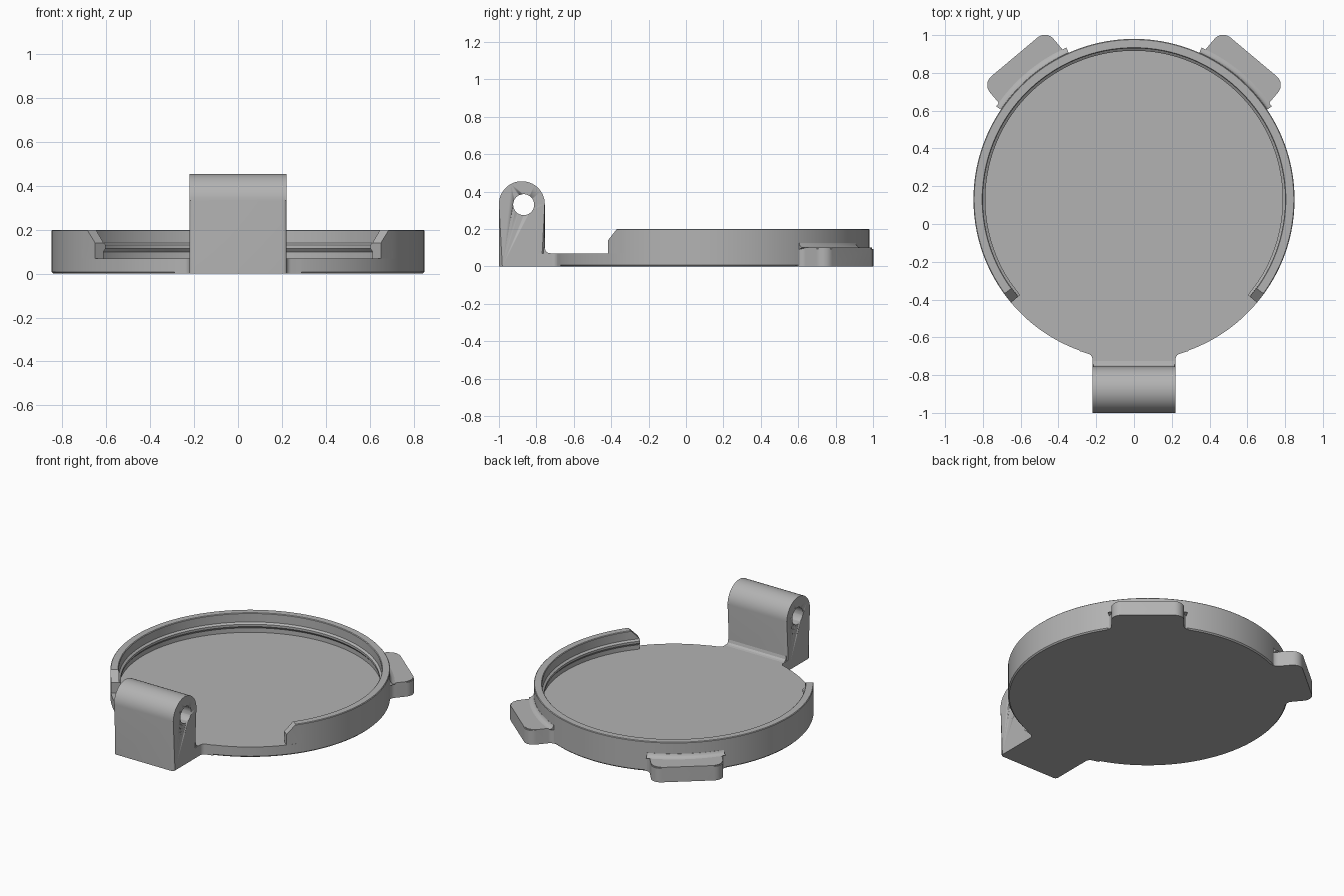
import bpy, bmesh, math
from mathutils import Vector, Matrix

if "Cube" in bpy.data.objects:
    bpy.data.objects.remove(bpy.data.objects["Cube"], do_unlink=True)

CY = 0.13          # centre of the round tray in y
R = 0.85           # outer radius of the tray
FLOOR = 0.07       # top of the floor plate

grey = bpy.data.materials.new("plain grey")
grey.use_nodes = True
COLOUR = (0.45, 0.45, 0.45, 1)
grey.diffuse_color = COLOUR
grey.node_tree.nodes["Principled BSDF"].inputs["Base Color"].default_value = COLOUR


def finish(bm, name, matrix=None):
    """Turn a bmesh into a smooth-shaded grey object."""
    bmesh.ops.recalc_face_normals(bm, faces=bm.faces)
    if matrix:
        bm.transform(matrix)
    mesh = bpy.data.meshes.new(name)
    bm.to_mesh(mesh)
    bm.free()
    mesh.materials.append(grey)
    obj = bpy.data.objects.new(name, mesh)
    bpy.context.collection.objects.link(obj)
    bpy.ops.object.select_all(action='DESELECT')
    obj.select_set(True)
    bpy.context.view_layer.objects.active = obj
    bpy.ops.object.shade_smooth_by_angle(angle=math.radians(30))
    return obj


def rounded(corners, steps=8):
    """Outline from (x, y, radius) corners; radius 0 stays sharp."""
    out = []
    for i, (x, y, rad) in enumerate(corners):
        p = Vector((x, y))
        if not rad:
            out.append(p)
            continue
        a = (Vector(corners[i - 1][:2]) - p).normalized()
        b = (Vector(corners[(i + 1) % len(corners)][:2]) - p).normalized()
        half = a.angle(b) / 2
        centre = p + (a + b).normalized() * rad / math.sin(half)
        start = p + a * rad / math.tan(half) - centre
        end = p + b * rad / math.tan(half) - centre
        turn = start.angle_signed(end)
        for k in range(steps + 1):
            t = -turn * k / steps
            out.append(centre + Matrix.Rotation(t, 2) @ start)
    return out


def extrude(outline, low, high, place):
    """Prism over an outline; place(u, v, w) gives the 3D position."""
    bm = bmesh.new()
    rings = [[bm.verts.new(place(p[0], p[1], w)) for p in outline] for w in (low, high)]
    bm.faces.new(rings[0])
    bm.faces.new(rings[1])
    n = len(outline)
    for i in range(n):
        j = (i + 1) % n
        bm.faces.new((rings[0][i], rings[0][j], rings[1][j], rings[1][i]))
    return bm


def sweep(profile, angles, skew=lambda i, z: 0):
    """Sweep an (r, z) profile round the z axis through the given angles."""
    bm = bmesh.new()
    rings = []
    for i, a in enumerate(angles):
        ring = []
        for r, z in profile:
            t = math.radians(a + skew(i, z))
            ring.append(bm.verts.new((r * math.cos(t), r * math.sin(t), z)))
        rings.append(ring)
    n = len(profile)
    for r0, r1 in zip(rings, rings[1:]):
        for i in range(n):
            j = (i + 1) % n
            bm.faces.new((r0[i], r0[j], r1[j], r1[i]))
    return bm, rings


to_centre = Matrix.Translation((0, CY, 0))

# Round floor plate with a small bottom chamfer
bm = bmesh.new()
bmesh.ops.create_circle(bm, cap_ends=True, segments=180, radius=R - 0.008)
last = bm.faces[:]
for radius, z in ((R, 0.008), (R, FLOOR)):
    ext = bmesh.ops.extrude_face_region(bm, geom=last, use_keep_orig=(z < 0.01))
    last = [g for g in ext["geom"] if isinstance(g, bmesh.types.BMFace)]
    for v in {v for f in last for v in f.verts}:
        v.co = Vector((v.co.x, v.co.y, 0)).normalized() * radius + Vector((0, 0, z))
finish(bm, "floor_plate", to_centre)

# Open rim wall with an inner ridge and sloped ends
STEP = 0.14
wall = [(R, FLOOR), (R, STEP), (R, 0.196), (R - 0.004, 0.2), (0.804, 0.2), (0.8, 0.196),
        (0.8, STEP), (0.787, 0.13), (0.787, 0.115), (0.8, 0.1), (0.8, FLOOR)]
angles = [-40] + list(range(-34, 216, 2)) + [220]


def slope(i, z):
    amount = 4 * max(0, z - STEP) / 0.06
    return amount if i == 0 else -amount if i == len(angles) - 1 else 0


bm, rings = sweep(wall, angles, slope)
for ring in (rings[0], rings[-1]):
    bm.faces.new(ring[1:7])
    bm.faces.new(ring[:2] + ring[6:])
finish(bm, "rim_wall", to_centre)

# Two rear grip tabs with blended roots
root = [(0.825 * math.sin(math.radians(a)), 0.825 * math.cos(math.radians(a)), 0)
        for a in range(-22, 23, 4)]
tab = rounded([(0.22, 0.985, 0.06), (-0.22, 0.985, 0.06), (-0.22, 0.826, 0.045)]
              + root + [(0.22, 0.826, 0.045)])
fillet = [(0.845, 0.09), (0.88, 0.1), (0.866, 0.104), (0.856, 0.112), (0.851, 0.124), (0.845, 0.124)]
for side, name in ((-1, "left"), (1, "right")):
    turn = to_centre @ Matrix.Rotation(math.radians(40 * side), 4, 'Z')
    bm = extrude(tab, 0, 0.1, lambda u, v, w: (u, v, w))
    rim = [e for e in bm.edges if all(v.co.z > 0.09 and v.co.y > 0.86 for v in e.verts)]
    bmesh.ops.bevel(bm, geom=rim, offset=0.006, segments=2, affect='EDGES')
    finish(bm, name + "_grip_tab", turn)
    bm, rings = sweep(fillet, range(74, 107, 2))
    bm.faces.new(rings[0])
    bm.faces.new(rings[-1])
    finish(bm, name + "_tab_fillet", turn)

# Front foot joining the hinge block to the floor
foot = rounded([(-0.22, -0.8, 0), (0.22, -0.8, 0), (0.22, -0.694, 0.03), (0.29, -0.672, 0),
                (0.2, -0.6, 0), (-0.2, -0.6, 0), (-0.29, -0.672, 0), (-0.22, -0.694, 0.03)])
finish(extrude(foot, 0, FLOOR, lambda u, v, w: (u, v, w)), "hinge_foot")

# Hinge block with a round top and softened side edges
side_shape = rounded([(-1, 0, 0), (-1, 0.455, 0.122), (-0.755, 0.455, 0.122), (-0.755, 0, 0)], 16)
bm = extrude(side_shape, -0.22, 0.22, lambda u, v, w: (w, u, v))
soft = [e for e in bm.edges if abs(e.verts[0].co.x - e.verts[1].co.x) < 0.01
        and max(v.co.z for v in e.verts) > 0.01]
bmesh.ops.bevel(bm, geom=soft, offset=0.018, segments=4, profile=0.5, affect='EDGES')
block = finish(bm, "hinge_block")

# Pin hole through the hinge block
bm = bmesh.new()
bmesh.ops.create_cone(bm, cap_ends=True, segments=48, radius1=0.056, radius2=0.056, depth=1,
                      matrix=Matrix.Translation((0, -0.868, 0.33)) @ Matrix.Rotation(math.pi / 2, 4, 'Y'))
cutter = finish(bm, "pin_hole_cutter")
cutter.hide_render = True
cutter.hide_set(True)
cutter.display_type = 'WIRE'
cut = block.modifiers.new("pin_hole", 'BOOLEAN')
cut.object = cutter
cut.operation = 'DIFFERENCE'
cut.solver = 'EXACT'

# Concave blend between block and foot
blend = [(-0.77, 0.06), (-0.725, 0.07), (-0.74, 0.073), (-0.75, 0.082), (-0.755, 0.1), (-0.77, 0.1)]
finish(extrude(blend, -0.215, 0.215, lambda u, v, w: (w, u, v)), "hinge_blend")
